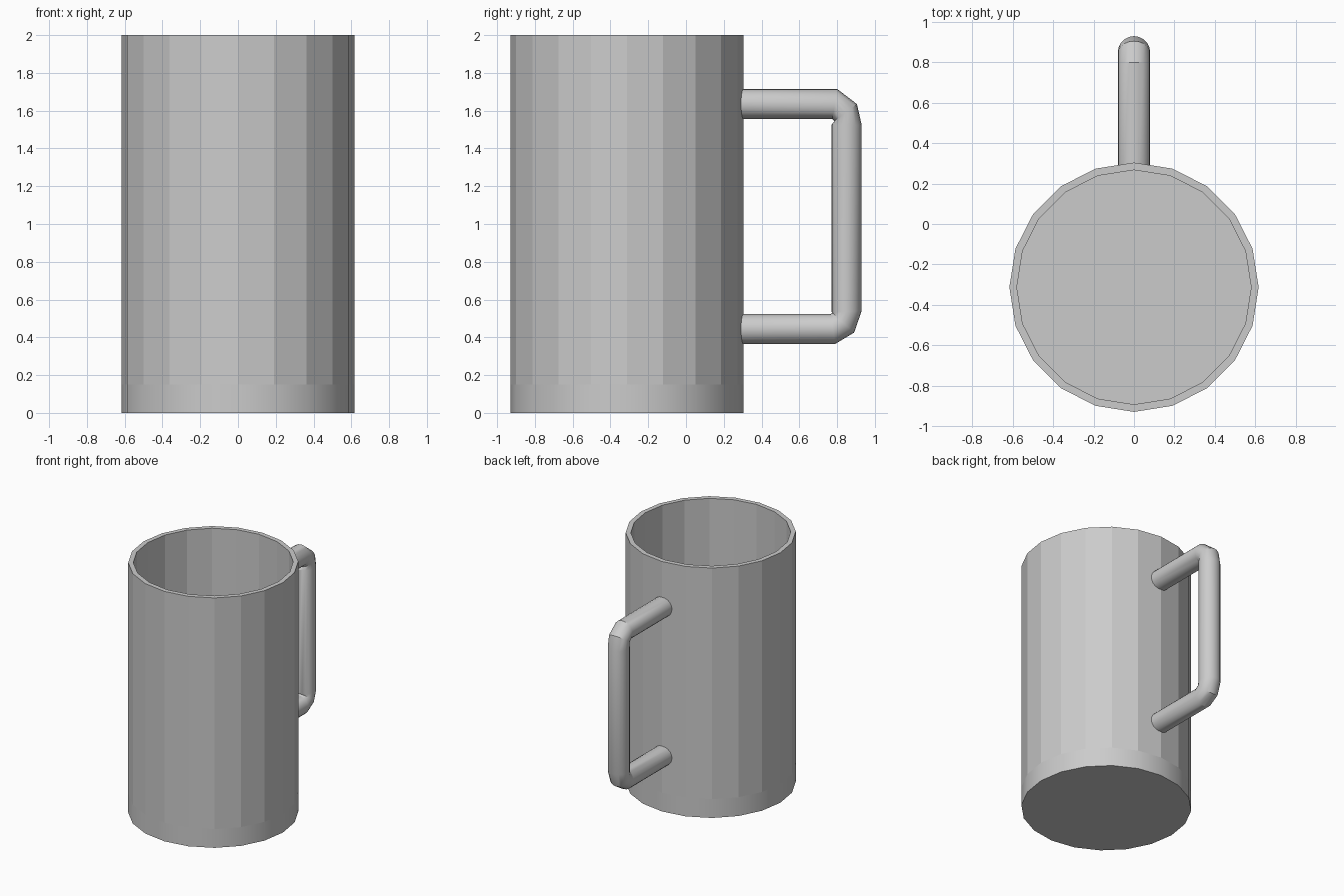
import bpy, bmesh
from math import cos, sin, pi
from mathutils import Vector

if "Cube" in bpy.data.objects:
    bpy.data.objects.remove(bpy.data.objects["Cube"])


def loft(name, rings, smooth_band):
    """Bridge a list of vertex rings, cap both ends."""
    bm = bmesh.new()
    loops = [[bm.verts.new(p) for p in ring] for ring in rings]
    n = len(loops[0])
    for k, (a, b) in enumerate(zip(loops, loops[1:])):
        for i in range(n):
            j = (i + 1) % n
            f = bm.faces.new((a[i], a[j], b[j], b[i]))
            f.smooth = smooth_band(k)
    bm.faces.new(loops[0][::-1])
    bm.faces.new(loops[-1])
    bmesh.ops.recalc_face_normals(bm, faces=bm.faces[:])
    mesh = bpy.data.meshes.new(name)
    bm.to_mesh(mesh)
    bm.free()
    obj = bpy.data.objects.new(name, mesh)
    bpy.context.collection.objects.link(obj)
    return obj


# Mug body: 20-sided, flat wall, smooth band around the base
SIDES, CY = 20, -0.313
profile = [(0.617, 0), (0.617, 0.15), (0.617, 2), (0.58, 2), (0.58, 0.15)]
body_rings = [[(r * sin(2 * pi * i / SIDES), CY + r * cos(2 * pi * i / SIDES), z)
               for i in range(SIDES)] for r, z in profile]
loft("mug_body", body_rings, lambda k: k == 0)

# Handle: round tube given by outer and inner (y, z) points of each section
sections = [
    ((0.288, 1.715), (0.288, 1.556)),
    ((0.80, 1.715), (0.775, 1.556)),
    ((0.905, 1.635), (0.785, 1.545)),
    ((0.93, 1.525), (0.77, 1.525)),
    ((0.93, 0.54), (0.77, 0.535)),
    ((0.89, 0.425), (0.775, 0.53)),
    ((0.79, 0.365), (0.765, 0.523)),
    ((0.288, 0.365), (0.288, 0.523)),
]
TUBE_SIDES, HALF_WIDTH = 20, 0.08
handle_rings = []
for outer, inner in sections:
    o, i = Vector((0, *outer)), Vector((0, *inner))
    mid, half = (o + i) / 2, (o - i) / 2
    handle_rings.append([mid + half * cos(t) + Vector((HALF_WIDTH * sin(t), 0, 0))
                         for t in (2 * pi * k / TUBE_SIDES for k in range(TUBE_SIDES))])
handle = loft("handle", handle_rings, lambda k: True)
bpy.context.view_layer.objects.active = handle
handle.select_set(True)
bpy.ops.object.shade_smooth_by_angle(angle=pi / 6)
